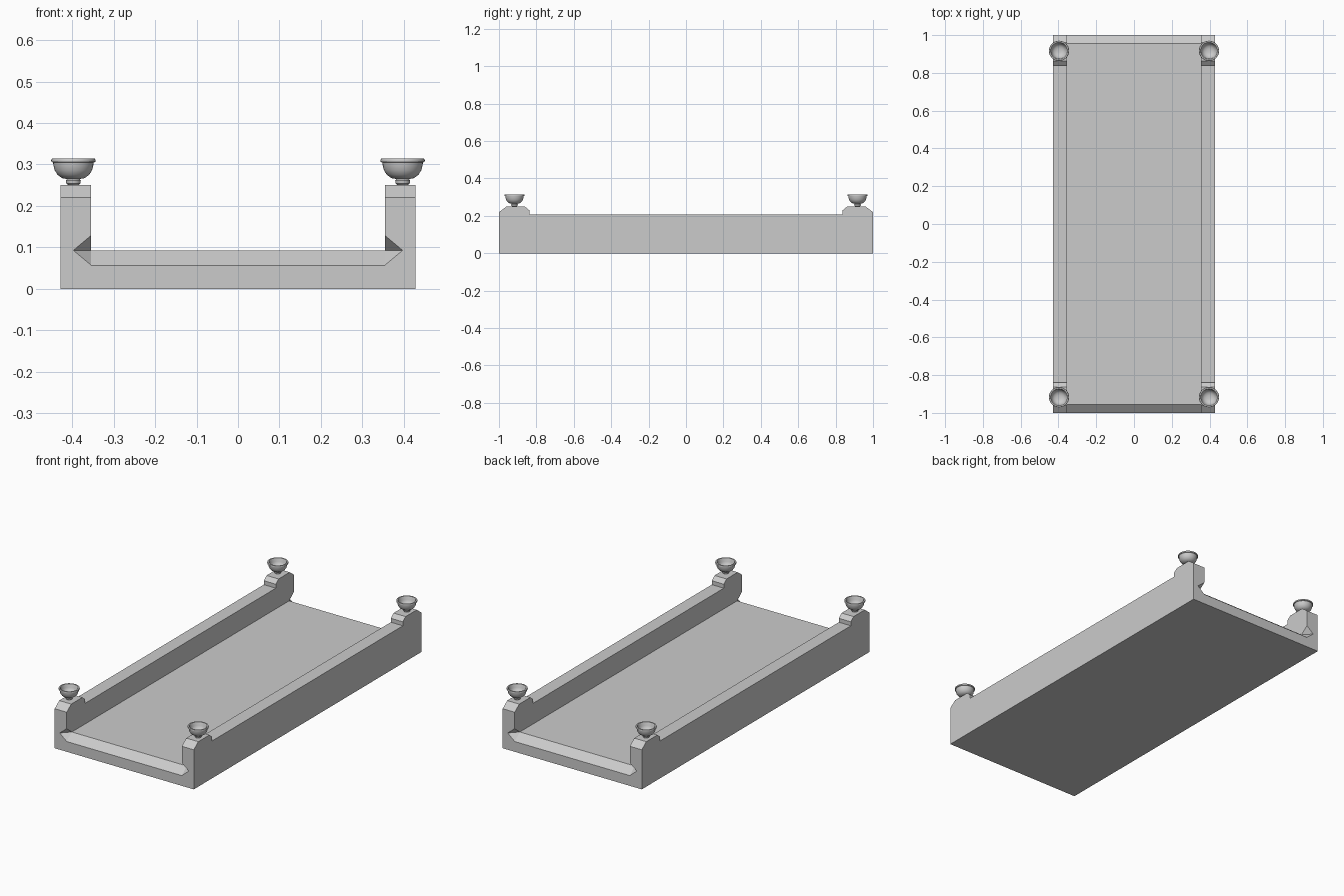
import bpy, bmesh, math
from mathutils import Vector

if "Cube" in bpy.data.objects:
    bpy.data.objects.remove(bpy.data.objects["Cube"])

HALF_W, INNER, FLOOR = 0.428, 0.354, 0.093


def finish(bm, name):
    bmesh.ops.recalc_face_normals(bm, faces=bm.faces)
    me = bpy.data.meshes.new(name)
    bm.to_mesh(me)
    bm.free()
    ob = bpy.data.objects.new(name, me)
    bpy.context.collection.objects.link(ob)
    return ob


def hull(name, points):
    bm = bmesh.new()
    for p in points:
        bm.verts.new(p)
    bmesh.ops.convex_hull(bm, input=bm.verts)
    return finish(bm, name)


def activate(ob):
    bpy.ops.object.select_all(action='DESELECT')
    ob.select_set(True)
    bpy.context.view_layer.objects.active = ob


def cut(target, cutter):
    cutter.hide_render = True
    mod = target.modifiers.new("cut", 'BOOLEAN')
    mod.operation, mod.solver, mod.object = 'DIFFERENCE', 'EXACT', cutter
    activate(target)
    bpy.ops.object.modifier_apply(modifier=mod.name)
    bpy.data.objects.remove(cutter)


# Tray block: side profile with raised, chamfered ends, extruded across x
end = [(1, 0), (1, 0.22), (0.96, 0.25), (0.862, 0.25), (0.838, 0.23), (0.838, 0.208)]
profile = end + [(-y, z) for y, z in reversed(end)]
bm = bmesh.new()
face = bm.faces.new([bm.verts.new((-HALF_W, y, z)) for y, z in profile])
ext = bmesh.ops.extrude_face_region(bm, geom=[face])
moved = [g for g in ext["geom"] if isinstance(g, bmesh.types.BMVert)]
bmesh.ops.translate(bm, verts=moved, vec=(2 * HALF_W, 0, 0))
tray = finish(bm, "tray")

# Channel between the side walls
cut(tray, hull("channel_cutter", [(x, y, z) for x in (-INNER, INNER)
                                  for y in (-1.2, 1.2) for z in (FLOOR, 0.5)]))

# Sloped lip and pointed wall notches at both ends
for e in (-1, 1):
    pts = []
    for s in (-1, 1):
        for dx, dy, dz in ((0.043, 0, 0), (0, 0.045, 0), (0, -0.045, 0),
                           (0, 0, 0.036), (0, 0, -0.036)):
            pts.append((s * (INNER + dx), e + dy, FLOOR + dz))
    cut(tray, hull("lip_cutter", pts))

# Lathed bowl on a short foot: outside, rim, then hollow inside
bowl = [(0, 0.25), (0.012, 0.25), (0.017, 0.254), (0.018, 0.261), (0.015, 0.265),
        (0.027, 0.267), (0.038, 0.275), (0.045, 0.286), (0.048, 0.298), (0.049, 0.305),
        (0.053, 0.306), (0.0535, 0.310), (0.052, 0.314), (0.045, 0.314), (0.042, 0.308),
        (0.040, 0.296), (0.034, 0.284), (0.024, 0.276), (0.010, 0.273), (0, 0.273)]
for sx, side in ((-1, "left"), (1, "right")):
    for sy, where in ((-1, "front"), (1, "back")):
        bm = bmesh.new()
        vs = [bm.verts.new((r, 0, z)) for r, z in bowl]
        edges = [bm.edges.new(p) for p in zip(vs, vs[1:])]
        bmesh.ops.spin(bm, geom=vs + edges, cent=(0, 0, 0), axis=(0, 0, 1),
                       angle=2 * math.pi, steps=32, use_duplicate=False)
        bmesh.ops.remove_doubles(bm, verts=bm.verts, dist=1e-5)
        ob = finish(bm, f"bowl_{where}_{side}")
        ob.location = Vector((sx * 0.397, sy * 0.917, 0))
        activate(ob)
        bpy.ops.object.shade_smooth_by_angle(angle=math.radians(40))
